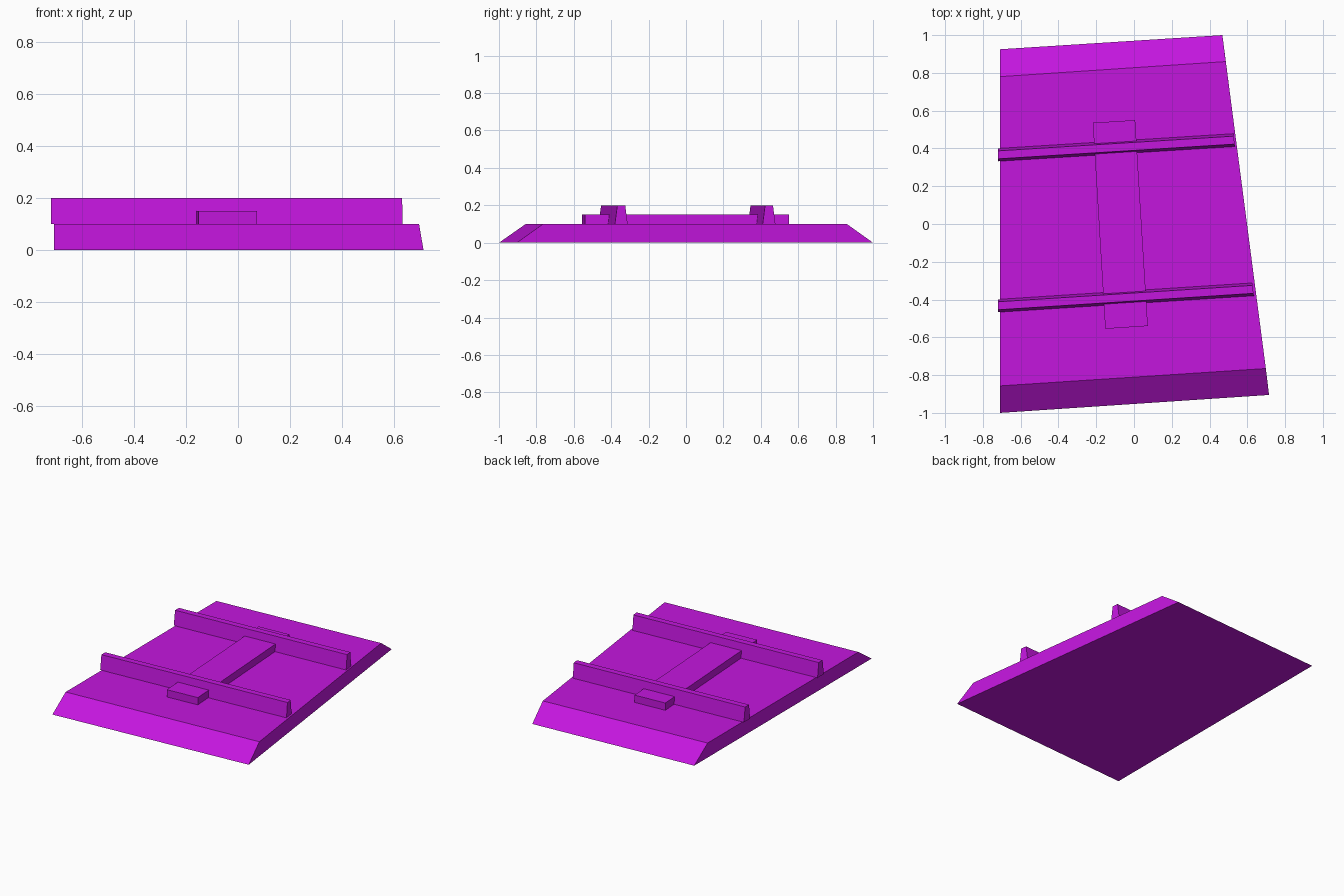
import bpy, bmesh

if "Cube" in bpy.data.objects:
    bpy.data.objects.remove(bpy.data.objects["Cube"])

mat = bpy.data.materials.new("purple")
mat.diffuse_color = (0.55, 0.008, 0.73, 1)
mat.use_nodes = True
mat.node_tree.nodes["Principled BSDF"].inputs["Base Color"].default_value = mat.diffuse_color


def block(name, bottom, z0, top, z1):
    """Closed solid between a bottom outline and a top outline."""
    bm = bmesh.new()
    lo = [bm.verts.new((x, y, z0)) for x, y in bottom]
    hi = [bm.verts.new((x, y, z1)) for x, y in top]
    n = len(lo)
    bm.faces.new(lo[::-1])
    bm.faces.new(hi)
    for i in range(n):
        j = (i + 1) % n
        bm.faces.new((lo[i], lo[j], hi[j], hi[i]))
    bmesh.ops.recalc_face_normals(bm, faces=bm.faces)
    mesh = bpy.data.meshes.new(name)
    bm.to_mesh(mesh)
    bm.free()
    mesh.materials.append(mat)
    ob = bpy.data.objects.new(name, mesh)
    bpy.context.collection.objects.link(ob)
    return ob


# Skewed base slab with sloping front and back ends
block("base_slab",
      [(-0.71, -1.0), (0.715, -0.905), (0.468, 1.0), (-0.71, 0.925)], 0,
      [(-0.71, -0.857), (0.698, -0.765), (0.486, 0.86), (-0.71, 0.78)], 0.1)


# Tapered cross rails, slightly tilted in plan
def rail(name, y_left, y_right, x_right):
    def outline(half):
        dx = half * 0.13
        return [(-0.72, y_left - half), (x_right + dx, y_right - half),
                (x_right - dx, y_right + half), (-0.72, y_left + half)]
    block(name, outline(0.034), 0.1, outline(0.021), 0.2)


rail("front_rail", -0.433, -0.346, 0.63)
rail("rear_rail", 0.366, 0.444, 0.53)

# Long flat plank running under the rails
plank = [(-0.152, -0.555), (0.073, -0.54), (0.006, 0.55), (-0.218, 0.536)]
block("centre_plank", plank, 0.1, plank, 0.15)
